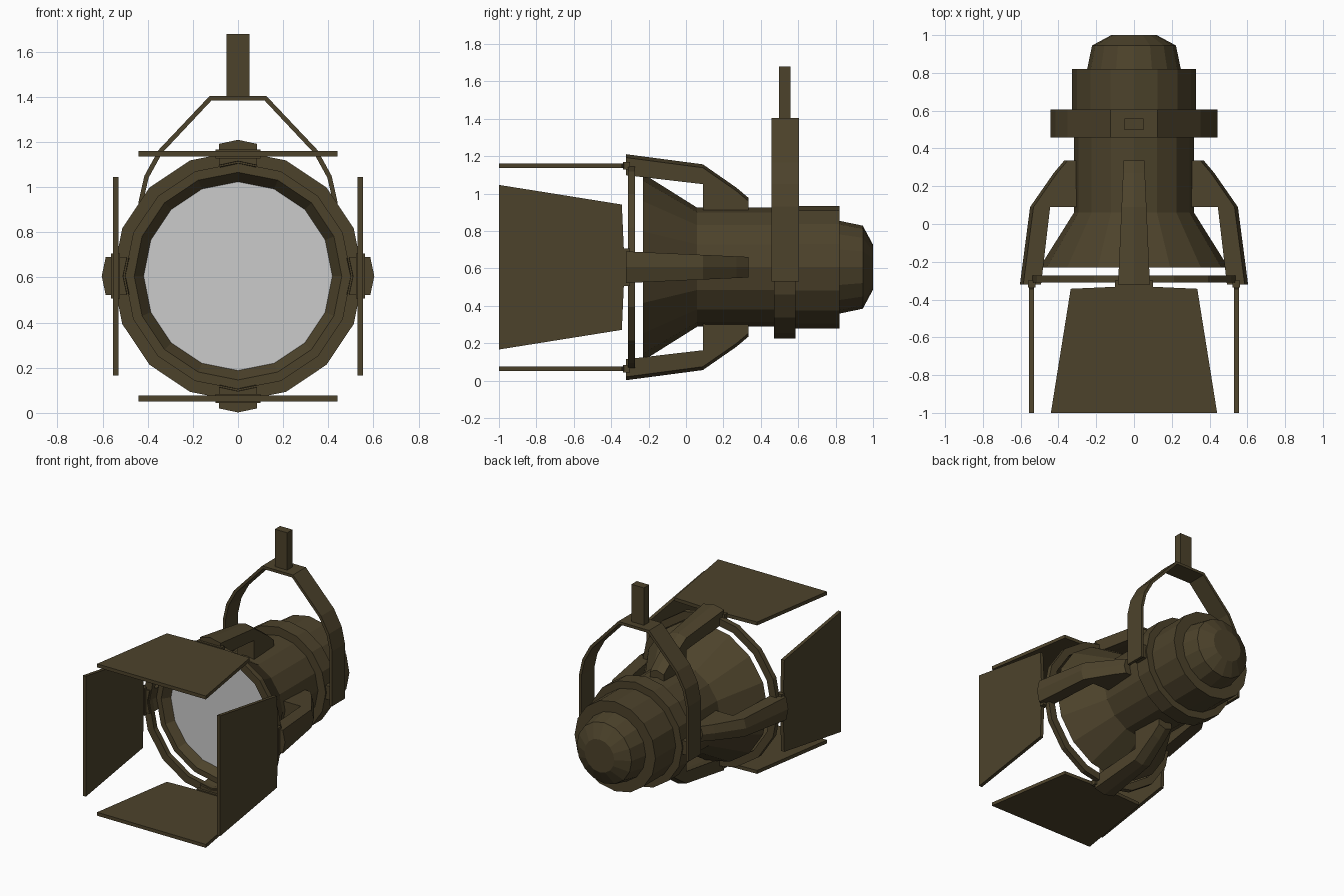
import bpy, bmesh
from math import sin, cos, pi
from mathutils import Matrix, Vector

if "Cube" in bpy.data.objects:
    bpy.data.objects.remove(bpy.data.objects["Cube"])

CZ = 0.606   # height of the lamp axis
SIDES = 16

paint = bpy.data.materials.new("dark_olive_paint")
paint.diffuse_color = (0.073, 0.055, 0.024, 1)
paint.use_nodes = True
paint.node_tree.nodes["Principled BSDF"].inputs["Base Color"].default_value = paint.diffuse_color


def make(name, verts, faces, mat=paint, turn=0.0):
    """Mesh object from points around the lamp axis, turned about it."""
    bm = bmesh.new()
    vs = [bm.verts.new(v) for v in verts]
    for f in faces:
        bm.faces.new([vs[i] for i in f])
    bmesh.ops.recalc_face_normals(bm, faces=bm.faces)
    bm.transform(Matrix.Translation((0, 0, CZ)) @ Matrix.Rotation(turn, 4, 'Y'))
    me = bpy.data.meshes.new(name)
    bm.to_mesh(me)
    bm.free()
    if mat:
        me.materials.append(mat)
    ob = bpy.data.objects.new(name, me)
    bpy.context.collection.objects.link(ob)
    return ob


def lathe(name, profile, closed=False, mat=paint):
    """Spin (y, radius) points round the lamp axis; open ends get caps."""
    n = len(profile)
    verts = [(r * sin(2 * pi * k / SIDES), y, r * cos(2 * pi * k / SIDES))
             for y, r in profile for k in range(SIDES)]
    faces = []
    for i in range(n if closed else n - 1):
        a, b = i * SIDES, (i + 1) % n * SIDES
        for k in range(SIDES):
            m = (k + 1) % SIDES
            faces.append((a + k, a + m, b + m, b + k))
    if not closed:
        faces += [tuple(range(SIDES)), tuple(range((n - 1) * SIDES, n * SIDES))]
    return make(name, verts, faces, mat)


def stack(name, sections, turn=0.0):
    """Loft between matching point loops and cap both ends."""
    n = len(sections[0])
    verts = [p for s in sections for p in s]
    faces = [tuple(range(n)), tuple(range(len(verts) - n, len(verts)))]
    for i in range(len(sections) - 1):
        a, b = i * n, (i + 1) * n
        faces += [(a + k, a + (k + 1) % n, b + (k + 1) % n, b + k) for k in range(n)]
    return make(name, verts, faces, turn=turn)


def box(name, x, y, z, turn=0.0):
    return stack(name, [[(x[0], v, z[0]), (x[1], v, z[0]), (x[1], v, z[1]), (x[0], v, z[1])]
                        for v in y], turn)


# Housing: recessed flared front, barrel, rear barrel and stepped cap
lathe("lamp_housing", [(-0.17, 0.417), (-0.23, 0.46), (-0.23, 0.50), (0.06, 0.318),
                       (0.47, 0.318), (0.47, 0.327), (0.82, 0.327), (0.82, 0.248),
                       (0.945, 0.222), (1.0, 0.12)])
lathe("lens", [(-0.178, 0.418), (-0.172, 0.418)], mat=None)

# Front ring held by the arms, and the clamp band under the yoke
lathe("front_ring", [(-0.31, 0.50), (-0.31, 0.555), (-0.272, 0.555), (-0.272, 0.50)], True)
lathe("clamp_band", [(0.47, 0.31), (0.47, 0.38), (0.585, 0.38), (0.585, 0.31)], True)

# Four arms, hinges and barn door flaps
arm = [(-0.32, 0.604), (0.09, 0.55), (0.27, 0.425), (0.335, 0.37),
       (0.335, 0.30), (0.09, 0.30), (0.09, 0.462), (-0.32, 0.51)]
for i, side in enumerate(("top", "right", "bottom", "left")):
    turn = i * pi / 2
    stack(f"{side}_arm", [[(s * (0.07 - 0.045 * y), y, r - 0.018 * abs(s)) for y, r in arm]
                          for s in (-1, 0, 1)], turn)
    box(f"{side}_hinge", (-0.1, 0.1), (-0.337, -0.30), (0.522, 0.562), turn)
    stack(f"{side}_flap", [[(-0.09, -0.332, z), (0.09, -0.332, z), (0.335, -0.343, z),
                            (0.44, -1.0, z), (-0.44, -1.0, z), (-0.335, -0.343, z)]
                           for z in (0.53, 0.555)], turn)

# Hanging yoke: bent strap with outer and inner outline
outer = [(0.442, 0.53), (0.442, 0.93), (0.415, 1.05), (0.352, 1.165), (0.125, 1.405)]
inner = [(0.422, 0.53), (0.422, 0.93), (0.396, 1.042), (0.335, 1.153), (0.117, 1.385)]
half = lambda pts, s: [(s * x, z - CZ) for x, z in pts]
loop = (half(outer, 1) + half(outer, -1)[::-1] + half(inner, -1) + half(inner, 1)[::-1])
stack("yoke", [[(x, y, z) for x, z in loop] for y in (0.457, 0.605)])
for side, s in (("right", 1), ("left", -1)):
    box(f"{side}_pivot", sorted((s * 0.35, s * 0.43)), (0.48, 0.575), (-0.05, 0.05))

# Mounting post
box("mounting_post", (-0.05, 0.05), (0.497, 0.558), (1.395 - CZ, 1.678 - CZ))
